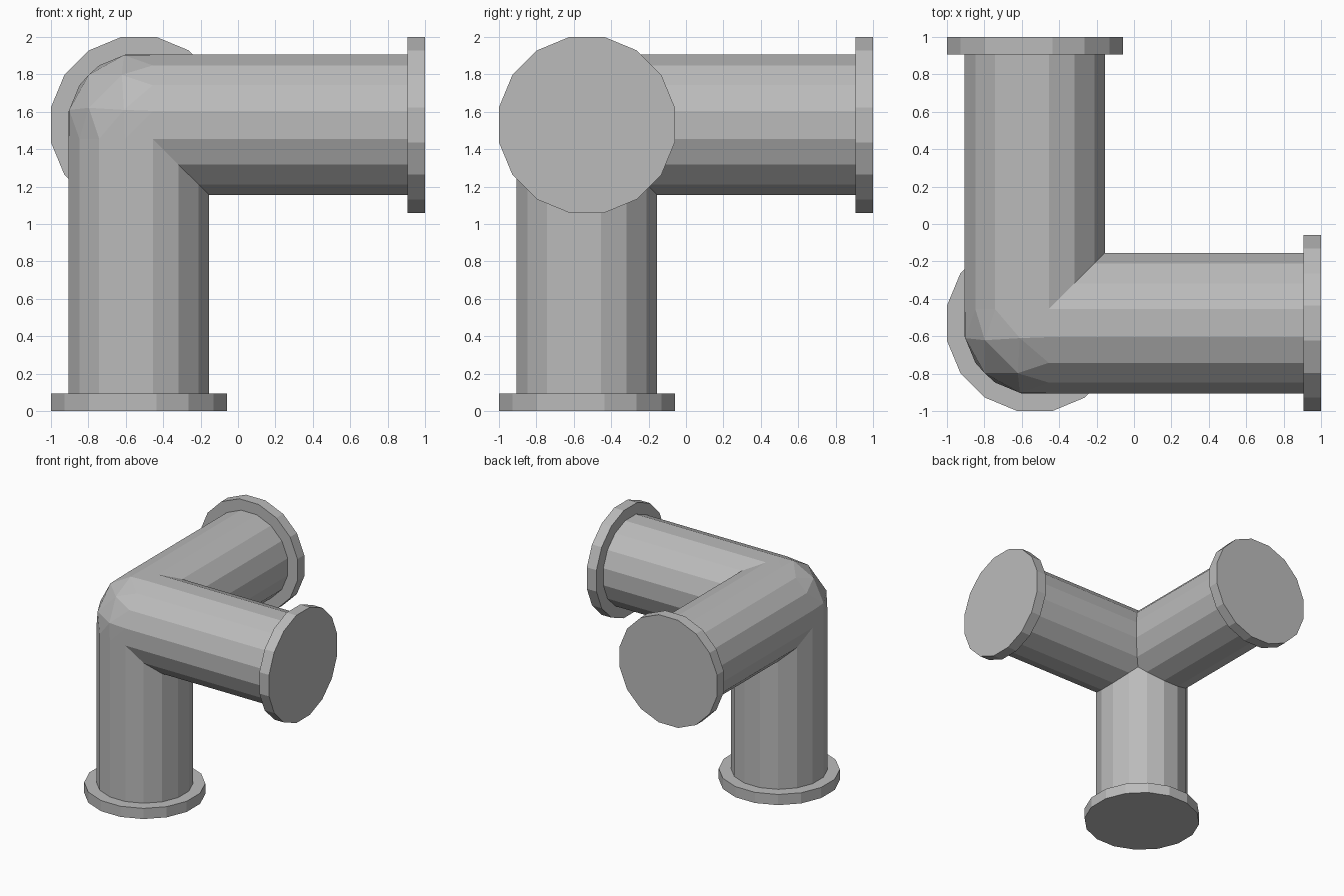
import bpy, bmesh
from math import cos, sin, radians
from mathutils import Vector

cube = bpy.data.objects.get("Cube")
if cube:
    bpy.data.objects.remove(cube, do_unlink=True)

REACH = 1.53                     # joint centre to the outer face of a flange
RIM = 0.093                      # flange thickness
PIPE_R = 0.375 / cos(radians(11.25))
FLANGE_R = 0.47 / cos(radians(11.25))
STEP = 22.5
HALF = PIPE_R * sin(radians(11.25))
N = 5                            # subdivisions of the rounded corner

grey = bpy.data.materials.new("pipe grey")
grey.use_nodes = True
grey.diffuse_color = (0.5, 0.5, 0.5, 1)
grey.node_tree.nodes["Principled BSDF"].inputs["Base Color"].default_value = (0.5, 0.5, 0.5, 1)


def place(p):
    """Joint space (all arms positive) to world: arms run +x, +y and down."""
    return Vector((p[0] + 1 - REACH, p[1] + 1 - REACH, REACH - p[2]))


def along(axis, d, u, v):
    p = [0, 0, 0]
    p[axis], p[(axis + 1) % 3], p[(axis + 2) % 3] = d, u, v
    return Vector(p)


def finish(bm, name):
    bmesh.ops.remove_doubles(bm, verts=bm.verts, dist=0.0005)
    bmesh.ops.recalc_face_normals(bm, faces=bm.faces)
    mesh = bpy.data.meshes.new(name)
    bm.to_mesh(mesh)
    bm.free()
    mesh.materials.append(grey)
    obj = bpy.data.objects.new(name, mesh)
    bpy.context.collection.objects.link(obj)


def skin(bm, start, end):
    a = [bm.verts.new(place(p)) for p in start]
    b = [bm.verts.new(place(p)) for p in end]
    for i in range(len(a)):
        j = (i + 1) % len(a)
        bm.faces.new((a[i], a[j], b[j], b[i]))
    return a, b


def circle(radius):
    angles = [radians(STEP * (i + 0.5)) for i in range(16)]
    return [(radius * cos(t), radius * sin(t)) for t in angles]


def corner_point(idx):
    """Point of the rounded corner; edges follow the pipe rings."""
    for a in range(3):
        if idx[a] == 0:
            t = radians(180 - STEP / 2 + STEP * idx[(a + 2) % 3])
            return along(a, HALF, PIPE_R * cos(t), PIPE_R * sin(t))
    total = Vector()
    for a in range(3):
        b, c = (a + 1) % 3, (a + 2) % 3
        ends = []
        for k in (b, c):
            e = [0, 0, 0]
            e[a], e[k] = idx[a], N - idx[a]
            ends.append(corner_point(e))
        total += ends[0].lerp(ends[1], idx[c] / (N - idx[a]))
    return total.normalized() * (PIPE_R ** 2 + HALF ** 2) ** 0.5


# Three mitred pipes
bm = bmesh.new()
section = circle(PIPE_R)
mid = (section[1][0] + section[2][0]) / 2
section.insert(2, (mid, mid))    # point where all three mitres meet
for axis in range(3):
    start = [along(axis, max(HALF, u, v), u, v) for u, v in section]
    end = [along(axis, REACH - RIM / 2, u, v) for u, v in section]
    skin(bm, start, end)

# Rounded outer corner
grid = {(i, j): bm.verts.new(place(corner_point((i, j, N - i - j))))
        for i in range(N + 1) for j in range(N + 1 - i)}
for i in range(N):
    for j in range(N - i):
        bm.faces.new((grid[i, j], grid[i + 1, j], grid[i, j + 1]))
        if i + j < N - 1:
            bm.faces.new((grid[i + 1, j], grid[i + 1, j + 1], grid[i, j + 1]))
finish(bm, "corner_pipe")

# End flanges
for axis, name in enumerate(("left_flange", "back_flange", "bottom_flange")):
    bm = bmesh.new()
    inner, outer = skin(bm, *[[along(axis, d, u, v) for u, v in circle(FLANGE_R)]
                              for d in (REACH - RIM, REACH)])
    bm.faces.new(inner)
    bm.faces.new(outer)
    finish(bm, name)
